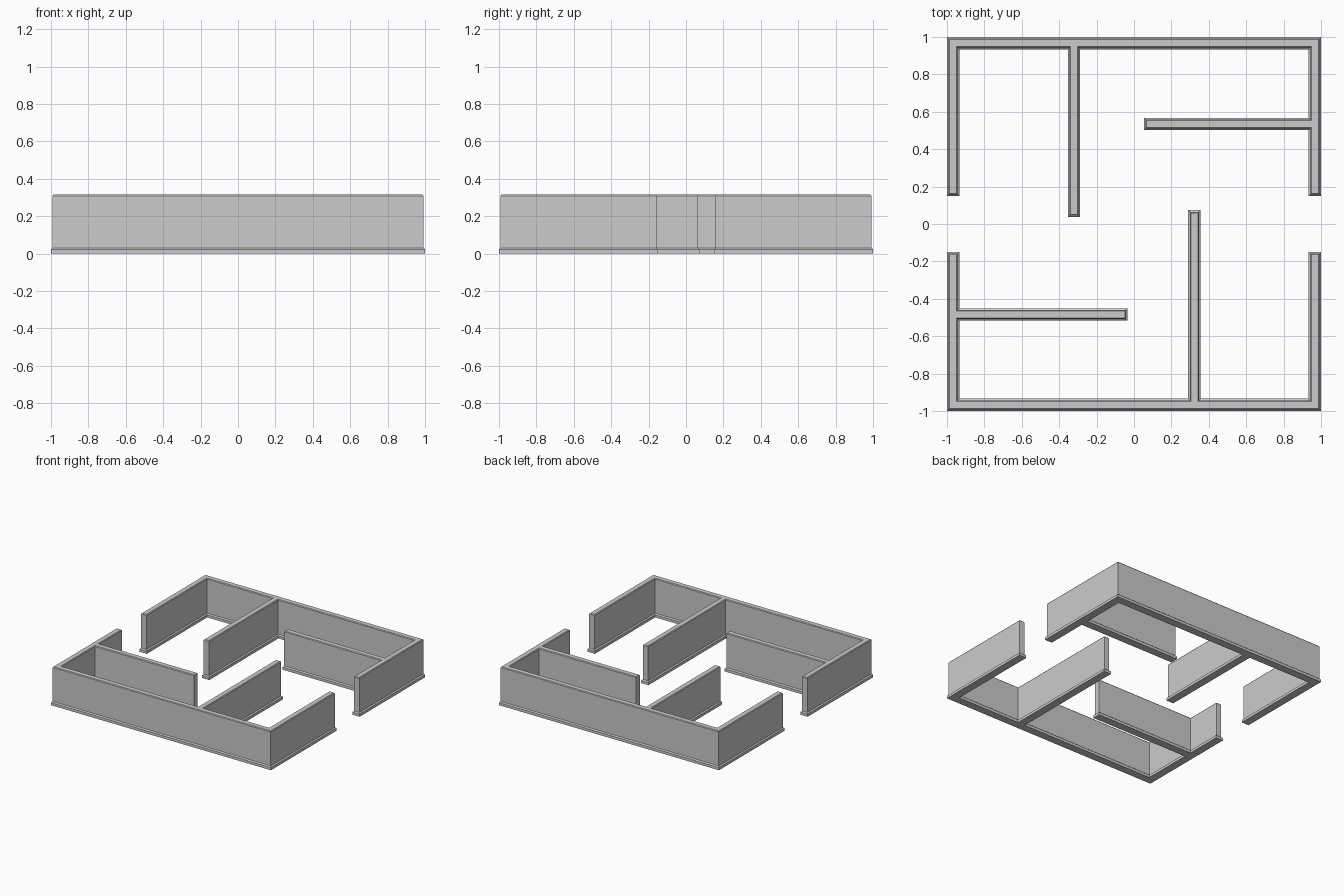
import bpy
import bmesh
import math
from mathutils import Vector

if "Cube" in bpy.data.objects:
    bpy.data.objects.remove(bpy.data.objects["Cube"])

T = 0.066          # footprint thickness at the skirting
H = T / 2
GAP = 0.15         # half-width of the side doorways
# Wall section: (inset from footprint, height), skirting then chamfered top
SECTION = [(0, 0), (0, 0.022), (0.009, 0.03), (0.009, 0.309), (0.014, 0.315)]


def inset(points, d):
    """Mitred inset of a counter-clockwise right-angled outline."""
    out = []
    for i, p in enumerate(points):
        a = (p - points[i - 1]).normalized()
        b = (points[(i + 1) % len(points)] - p).normalized()
        out.append(p + d * (Vector((-a.y, a.x)) + Vector((-b.y, b.x))))
    return out


def wall_block(name, px, p_end, sy, s_end, turned):
    """U-shaped outer wall with a long partition at px and a side spur at sy."""
    i = 1 - T
    outline = [(-1, -1), (1, -1), (1, -GAP), (i, -GAP), (i, -i),
               (px + H, -i), (px + H, p_end), (px - H, p_end), (px - H, -i),
               (-i, -i), (-i, sy - H), (s_end, sy - H), (s_end, sy + H),
               (-i, sy + H), (-i, -GAP), (-1, -GAP)]
    sign = -1 if turned else 1
    outline = [Vector(p) * sign for p in outline]
    bm = bmesh.new()
    rings = [[bm.verts.new((p.x, p.y, z)) for p in inset(outline, d)]
             for d, z in SECTION]
    n = len(outline)
    for lo, hi in zip(rings, rings[1:]):
        for k in range(n):
            m = (k + 1) % n
            bm.faces.new((lo[k], lo[m], hi[m], hi[k]))
    bm.faces.new(rings[0][::-1])
    bm.faces.new(rings[-1])
    mesh = bpy.data.meshes.new(name)
    bm.to_mesh(mesh)
    bm.free()
    obj = bpy.data.objects.new(name, mesh)
    bpy.context.collection.objects.link(obj)
    return obj


# Front half, and back half turned by 180 degrees
wall_block("front_walls", 0.323, 0.074, -0.484, -0.035, False)
wall_block("back_walls", 0.321, -0.038, -0.535, -0.053, True)
